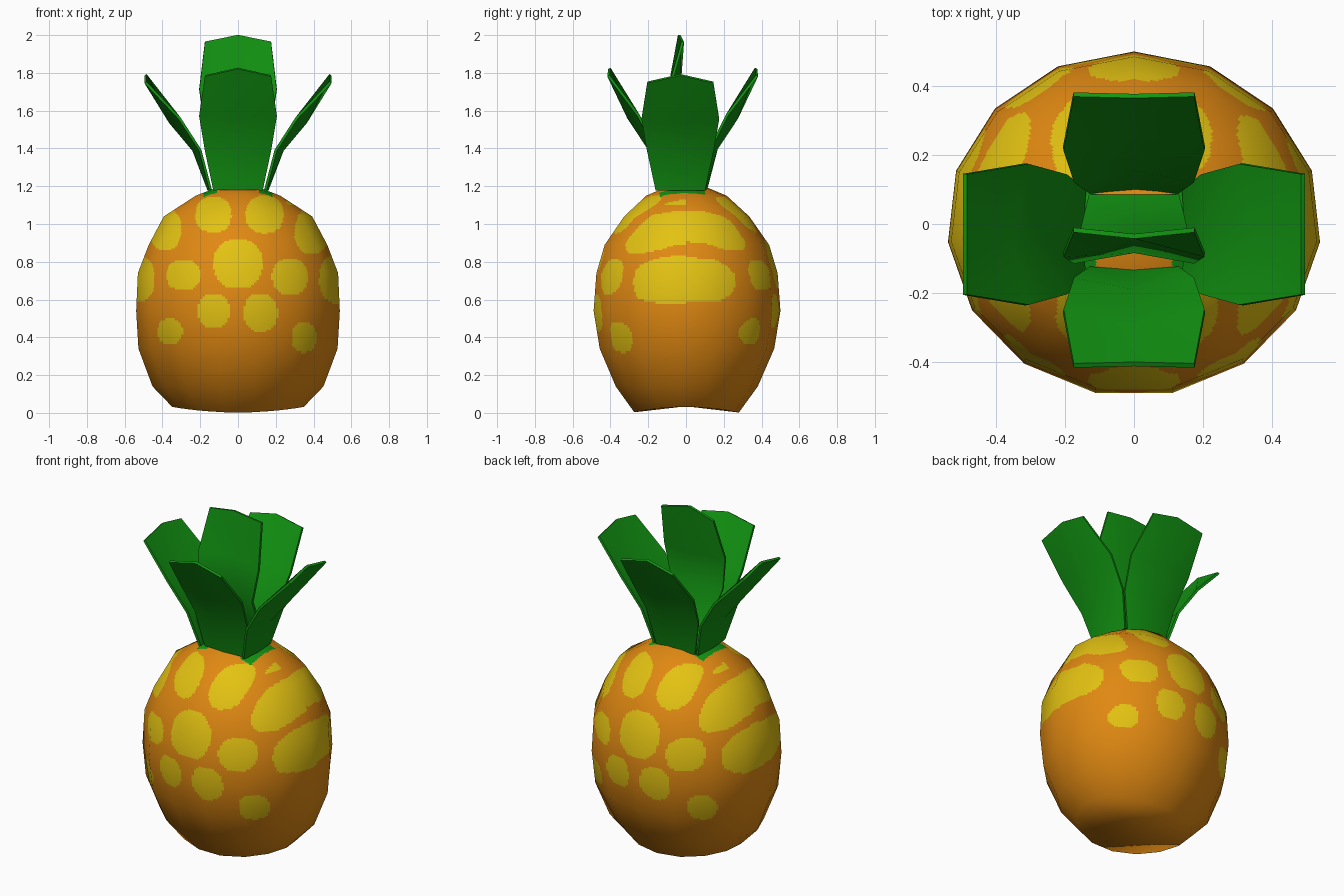
import bpy, bmesh
from math import sin, cos, pi
from mathutils import Vector

if "Cube" in bpy.data.objects:
    bpy.data.objects.remove(bpy.data.objects["Cube"])


def material(name, rgb):
    m = bpy.data.materials.new(name)
    m.diffuse_color = (*rgb, 1)
    m.use_nodes = True
    m.node_tree.nodes["Principled BSDF"].inputs["Base Color"].default_value = m.diffuse_color
    return m


ORANGE = material("orange skin", (0.75, 0.25, 0.006))
YELLOW = material("yellow spots", (0.77, 0.54, 0.006))
GREEN = material("leaf green", (0.006, 0.30, 0.006))

# Fruit body: 15-sided rings of (z, x radius, y radius)
SIDES, CUTS = 15, 16
RINGS = [(0.035, 0, 0), (0.002, .35, .28), (.14, .455, .38), (.34, .53, .467),
         (.54, .542, .5), (.74, .533, .485), (.89, .475, .44),
         (1.04, .395, .335), (1.15, .225, .215), (1.19, .12, .12), (1.2, 0, 0)]

# Spots seen from the front, repeated on the back: (x, z, half width, half height)
SPOTS = [(0, .79, .13, .13), (-.13, 1.05, .095, .095), (.14, 1.05, .10, .10),
         (-.29, .73, .09, .08), (.275, .72, .095, .095),
         (-.13, .54, .085, .09), (.12, .53, .09, .10),
         (-.36, .43, .065, .07), (.35, .40, .065, .08),
         (-.385, .97, .085, .11), (.39, .96, .09, .12),
         (-.53, .71, .09, .12), (.53, .71, .10, .13), (.28, 1.12, .025, .02)]


def ring_point(j, i):
    z, rx, ry = RINGS[j]
    a = 2 * pi * i / SIDES
    lift = 0.03 * sin(a) ** 2 if j == 1 else 0
    return Vector((rx * sin(a), ry * cos(a), z + lift))


def skin_index(c):
    # green leaf roots on the shoulders, then yellow spots, else orange
    if c.z > 1.14 and .11 < abs(c.x) < .185 and abs(c.y + .02) < .12:
        return 2
    u = c.x if c.y < 0 else -c.x
    for x, z, w, h in SPOTS:
        if abs((u - x) / w) ** 2.3 + abs((c.z - z) / h) ** 2.3 < 1:
            return 1
    return 0


def make_body():
    bm = bmesh.new()
    rows = []
    for r in range((len(RINGS) - 1) * CUTS + 1):
        j = min(r // CUTS, len(RINGS) - 2)
        t = r / CUTS - j
        corners = [ring_point(j, i).lerp(ring_point(j + 1, i), t) for i in range(SIDES)]
        rows.append([bm.verts.new(corners[i].lerp(corners[(i + 1) % SIDES], k / CUTS))
                     for i in range(SIDES) for k in range(CUTS)])
    n = SIDES * CUTS
    for lo, hi in zip(rows, rows[1:]):
        for i in range(n):
            bm.faces.new((lo[i], hi[i], hi[(i + 1) % n], lo[(i + 1) % n]))
    bmesh.ops.remove_doubles(bm, verts=bm.verts, dist=1e-5)
    for f in bm.faces:
        f.smooth = True
        f.material_index = skin_index(f.calc_center_median())
    bmesh.ops.recalc_face_normals(bm, faces=bm.faces)
    me = bpy.data.meshes.new("fruit_body")
    bm.to_mesh(me)
    bm.free()
    for m in (ORANGE, YELLOW, GREEN):
        me.materials.append(m)
    # smooth rounded shading over the 15-sided shape
    me.normals_split_custom_set_from_vertices(
        [Vector((v.co.x / .29, v.co.y / .25, (v.co.z - .58) / .39)).normalized()
         for v in me.vertices])
    bpy.context.collection.objects.link(bpy.data.objects.new("fruit_body", me))


# Cupped leaf rows: half width, edge (outward, up), centre (outward, up)
LEAF = [(.13, (0, 0), (.01, 0)), (.175, (.055, .21), (.09, .21)),
        (.205, (.165, .38), (.215, .36)), (.175, (.345, .57), (.345, .61))]


def make_leaf(name, base, heading, tilt, root=None):
    out = Vector((cos(heading), sin(heading), 0))
    side = Vector((-sin(heading), cos(heading), 0))

    def place(w, d, h):
        return (Vector(base) + out * (d * cos(tilt) - h * sin(tilt)) + side * w
                + Vector((0, 0, d * sin(tilt) + h * cos(tilt))))

    bm = bmesh.new()
    rows = []
    for k, (w, edge, mid) in enumerate(LEAF):
        if k == 0 and root:
            edge = mid = root
        rows.append([bm.verts.new(place(*p)) for p in ((-w, *edge), (0, *mid), (w, *edge))])
    for a, b in zip(rows, rows[1:]):
        for i in range(2):
            bm.faces.new((a[i], a[i + 1], b[i + 1], b[i]))
    me = bpy.data.meshes.new(name)
    bm.to_mesh(me)
    bm.free()
    me.materials.append(GREEN)
    ob = bpy.data.objects.new(name, me)
    bpy.context.collection.objects.link(ob)
    bpy.ops.object.select_all(action='DESELECT')
    ob.select_set(True)
    bpy.context.view_layer.objects.active = ob
    mod = ob.modifiers.new("thickness", 'SOLIDIFY')
    mod.thickness, mod.offset = 0.014, 0
    bpy.ops.object.modifier_apply(modifier=mod.name)
    bpy.ops.object.shade_smooth_by_angle(angle=0.9)


make_body()
# Crown: four outward leaves and an upright one in the middle
make_leaf("right_leaf", (.145, -.03, 1.18), 0, 0)
make_leaf("left_leaf", (-.145, -.03, 1.18), pi, 0)
make_leaf("back_leaf", (0, .095, 1.18), pi / 2, .11)
make_leaf("front_leaf", (0, -.13, 1.18), -pi / 2, .11)
make_leaf("centre_leaf", (0, -.06, 1.30), pi / 2, .48, root=(.073, -.16))
